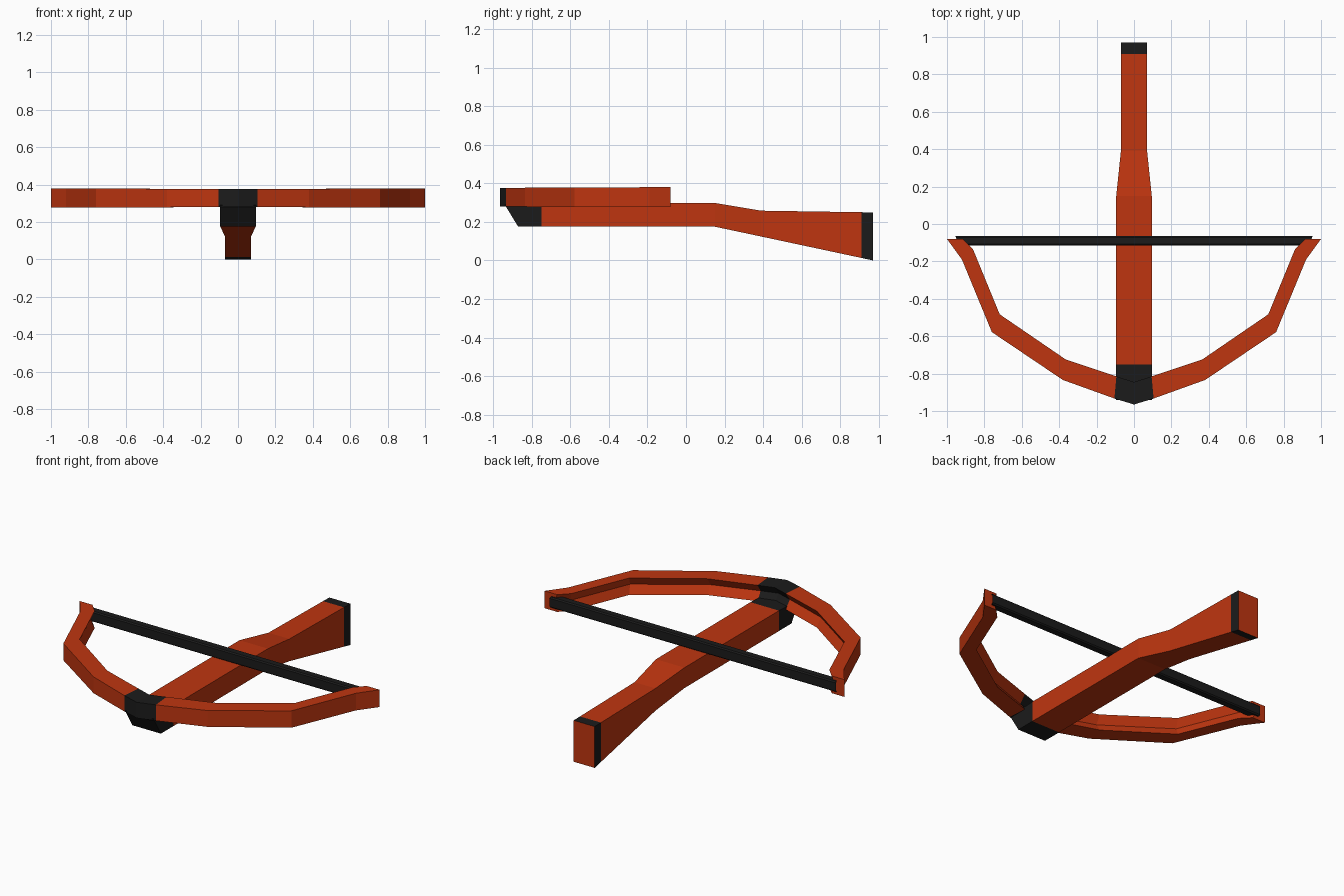
import bpy, bmesh
from mathutils import Vector

if "Cube" in bpy.data.objects:
    bpy.data.objects.remove(bpy.data.objects["Cube"])


def material(name, rgb):
    m = bpy.data.materials.new(name)
    m.diffuse_color = (*rgb, 1)
    m.use_nodes = True
    m.node_tree.nodes["Principled BSDF"].inputs["Base Color"].default_value = m.diffuse_color
    return m


RED = material("red_wood", (0.52, 0.036, 0.005))
BLACK = material("black_metal", (0.011, 0.011, 0.011))


def loft(name, rings, seg_mats, end_mats):
    """Skin a list of rings; seg_mats / end_mats are 0 red, 1 black, None open."""
    bm = bmesh.new()
    vs = [[bm.verts.new(p) for p in ring] for ring in rings]
    n = len(rings[0])
    for a, b, m in zip(vs, vs[1:], seg_mats):
        for i in range(n):
            j = (i + 1) % n
            bm.faces.new((a[i], a[j], b[j], b[i])).material_index = m
    for ring, m in zip((vs[0], vs[-1]), end_mats):
        if m is not None:
            bm.faces.new(ring).material_index = m
    bmesh.ops.recalc_face_normals(bm, faces=bm.faces)
    me = bpy.data.meshes.new(name)
    bm.to_mesh(me)
    bm.free()
    me.materials.append(RED)
    me.materials.append(BLACK)
    ob = bpy.data.objects.new(name, me)
    bpy.context.collection.objects.link(ob)
    return ob


# Stock with black nose and butt band: (y bottom, z bottom, y top, z top, half width)
stock = [(-0.87, 0.175, -0.94, 0.29, 0.095),
         (-0.75, 0.175, -0.75, 0.298, 0.095),
         (0.15, 0.175, 0.15, 0.298, 0.095),
         (0.39, 0.124, 0.39, 0.258, 0.07),
         (0.91, 0.013, 0.91, 0.25, 0.07),
         (0.97, 0.0, 0.97, 0.249, 0.07)]
loft("stock",
     [[(-w, yb, zb), (w, yb, zb), (w, yt, zt), (-w, yt, zt)]
      for yb, zb, yt, zt, w in stock],
     [1, 0, 0, 0, 1], (1, 0))

# Bow: outer and inner plan points for one limb, with a V groove on the inside
limb = [((0, -0.965), (0, -0.845)),
        ((0.105, -0.933), (0.094, -0.815)),
        ((0.38, -0.834), (0.364, -0.725)),
        ((0.76, -0.578), (0.718, -0.483)),
        ((0.92, -0.19), (0.86, -0.137)),
        ((1.0, -0.08), (0.915, -0.08))]


def bow_ring(outer, inner, side):
    o, i = (Vector((p[0] * side, p[1])) for p in (outer, inner))
    t = abs(o.x)
    zb, zt = 0.28 - 0.004 * t, 0.375 + 0.005 * t
    g = i.lerp(o, 0.3)
    return [(*o, zb), (*o, zt), (*i, zt), (*g, (zb + zt) / 2), (*i, zb)]


rings = [bow_ring(o, i, -1) for o, i in reversed(limb)]
rings += [bow_ring(o, i, 1) for o, i in limb[1:]]
loft("bow", rings, [0, 0, 0, 0, 1, 1, 0, 0, 0, 0], (0, 0))

# String: chamfered bar with open ends between the limb tips
hy, hz, c = 0.025, 0.032, 0.007
section = [(hy, hz - c), (hy - c, hz), (c - hy, hz), (-hy, hz - c),
           (-hy, c - hz), (c - hy, -hz), (hy - c, -hz), (hy, c - hz)]
loft("bow_string",
     [[(s * (0.945 + 0.4 * y), -0.09 + y, 0.328 + z) for y, z in section]
      for s in (-1, 1)],
     [1], (None, None))
